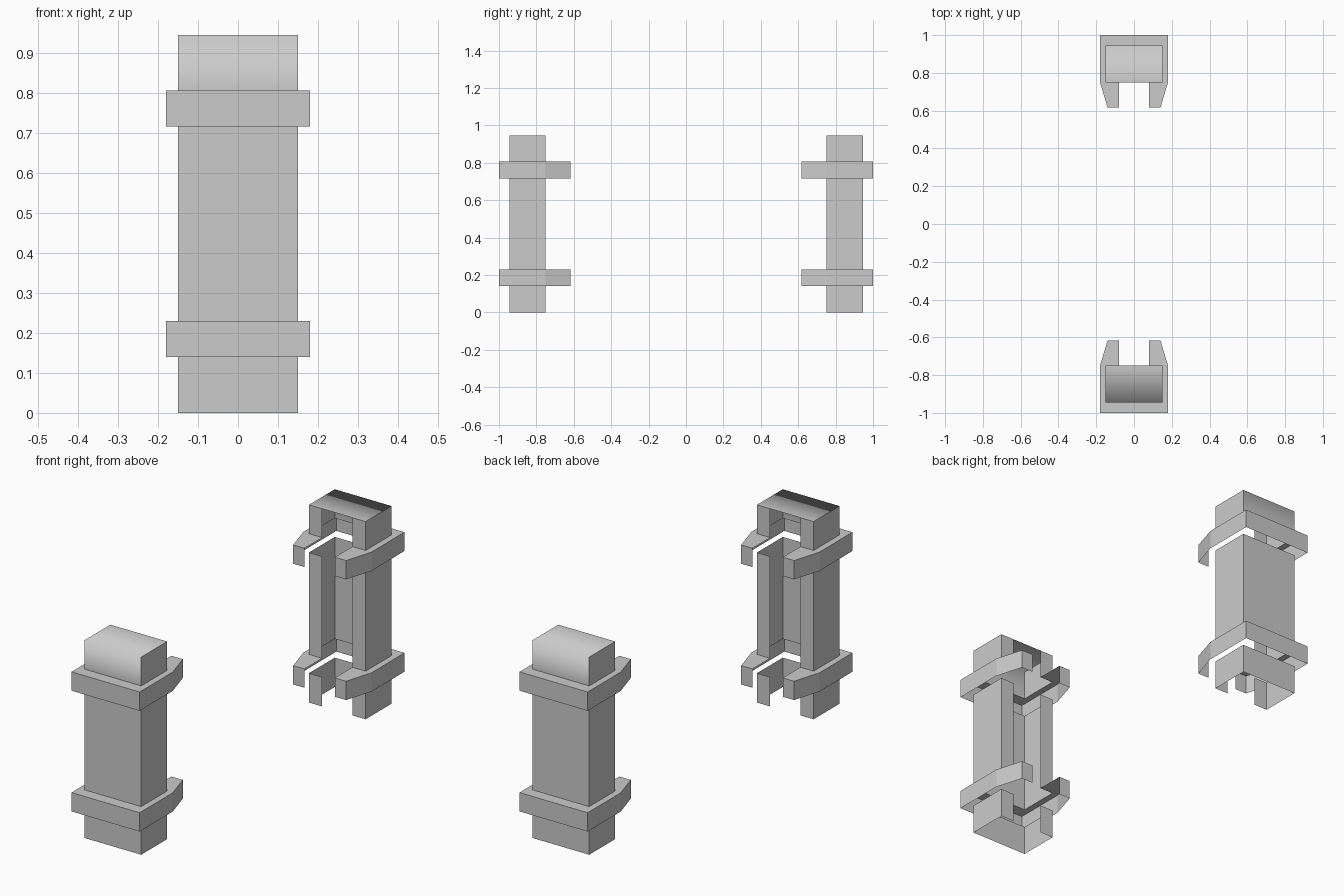
import bpy, bmesh, math

if "Cube" in bpy.data.objects:
    bpy.data.objects.remove(bpy.data.objects["Cube"])

# Half profiles (x, y), mirrored across x = 0
def mirrored(half):
    return half + [(-x, y) for x, y in reversed(half)]

POST = mirrored([(.08, .75), (.15, .75), (.15, .945)])
CLAMP = mirrored([(.08, .617), (.14, .617), (.18, .75), (.18, 1.0)])
TOP = .945
BANDS = [(.14, .23), (.717, .807)]


def wall(bm, profile, z0, z1):
    """Open thin wall following a profile."""
    low = [bm.verts.new((x, y, z0)) for x, y in profile]
    high = [bm.verts.new((x, y, z1)) for x, y in profile]
    for i in range(len(profile) - 1):
        bm.faces.new((low[i], low[i + 1], high[i + 1], high[i]))


def flat(bm, points, z):
    return bm.faces.new([bm.verts.new((x, y, z)) for x, y in points])


def make_pair(name, bm):
    """One mesh used at the back and, turned half way round, at the front."""
    bmesh.ops.remove_doubles(bm, verts=bm.verts[:], dist=.0005)
    mesh = bpy.data.meshes.new(name)
    bm.to_mesh(mesh)
    bm.free()
    for side, angle in (("back", 0), ("front", math.pi)):
        ob = bpy.data.objects.new(f"{side}_{name}", mesh)
        ob.rotation_euler.z = angle
        bpy.context.collection.objects.link(ob)


# Hollow post: slotted channel, interrupted behind each clamp, capped on top
bm = bmesh.new()
for z0, z1 in ((0, BANDS[0][0]), (BANDS[0][1], BANDS[1][0]), (BANDS[1][1], TOP)):
    wall(bm, POST, z0, z1)
flat(bm, POST[1:5], TOP)
bmesh.ops.remove_doubles(bm, verts=bm.verts[:], dist=.0005)
# Only the outer top edge is shaded softly
for f in bm.faces:
    c = f.calc_center_median()
    f.smooth = c.z > BANDS[1][1] and abs(c.x) < .01
for e in bm.edges:
    e.smooth = len(e.link_faces) == 2 and all(f.smooth for f in e.link_faces)
make_pair("post", bm)

# Clamps: open underneath, top rim meets the post, two tapered jaws
for label, (z0, z1) in zip(("lower_clamp", "upper_clamp"), BANDS):
    bm = bmesh.new()
    wall(bm, CLAMP, z0, z1)
    o, p = CLAMP, POST
    for rim in ((o[0], o[1], o[2], p[1], p[0]),
                (o[2], o[3], p[2], p[1]),
                (o[3], o[4], p[3], p[2]),
                (o[4], o[5], p[4], p[3]),
                (o[5], o[6], o[7], p[5], p[4])):
        flat(bm, rim, z1)
    make_pair(label, bm)
